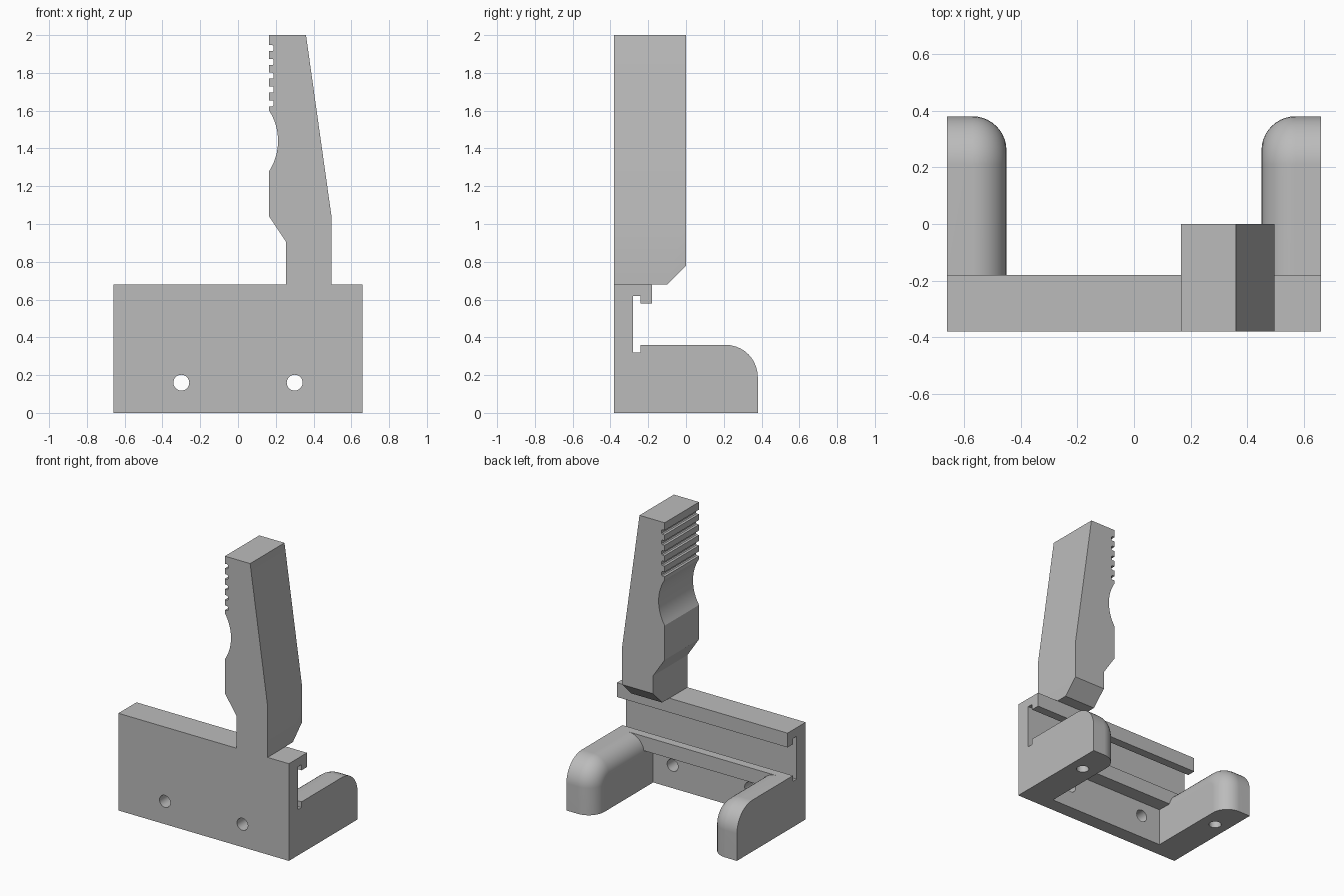
import bpy, bmesh, math
from mathutils import Vector

cube = bpy.data.objects.get("Cube")
if cube:
    bpy.data.objects.remove(cube, do_unlink=True)

grey = bpy.data.materials.new("plain grey")
grey.use_nodes = True
grey.diffuse_color = (0.5, 0.5, 0.5, 1)
grey.node_tree.nodes["Principled BSDF"].inputs["Base Color"].default_value = (0.5, 0.5, 0.5, 1)

HALF, FRONT, BACK = 0.66, -0.38, 0.38
ARM_IN, ARM_TOP = 0.45, 0.36


def finish(name, bm):
    """Turn a bmesh into a named, grey, angle-smoothed object."""
    bmesh.ops.recalc_face_normals(bm, faces=bm.faces)
    mesh = bpy.data.meshes.new(name)
    bm.to_mesh(mesh)
    bm.free()
    mesh.materials.append(grey)
    obj = bpy.data.objects.new(name, mesh)
    bpy.context.collection.objects.link(obj)
    return obj


def smooth(obj):
    bpy.ops.object.select_all(action='DESELECT')
    obj.select_set(True)
    bpy.context.view_layer.objects.active = obj
    bpy.ops.object.shade_smooth_by_angle(angle=math.radians(30))
    mod = obj.modifiers.new("flat_face_normals", 'WEIGHTED_NORMAL')
    mod.keep_sharp = True


def prism(points, depth):
    """Extrude a closed outline of 3D points along a depth vector."""
    bm = bmesh.new()
    face = bm.faces.new([bm.verts.new(p) for p in points])
    ext = bmesh.ops.extrude_face_region(bm, geom=[face], use_keep_orig=True)
    moved = [v for v in ext["geom"] if isinstance(v, bmesh.types.BMVert)]
    bmesh.ops.translate(bm, verts=moved, vec=depth)
    return bm


def drill(obj, centres, radius, depth, axis):
    """Cut round holes running both ways from each centre."""
    for c in centres:
        bm = bmesh.new()
        bmesh.ops.create_cone(bm, cap_ends=True, segments=32, radius1=radius,
                              radius2=radius, depth=2 * depth)
        rot = Vector((0, 0, 1)).rotation_difference(Vector(axis)).to_matrix()
        bmesh.ops.rotate(bm, verts=bm.verts, matrix=rot)
        bmesh.ops.translate(bm, verts=bm.verts, vec=c)
        cutter = finish("hole_cutter", bm)
        cutter.hide_render = True
        mod = obj.modifiers.new("hole", 'BOOLEAN')
        mod.operation, mod.solver, mod.object = 'DIFFERENCE', 'EXACT', cutter
        bpy.context.view_layer.update()
        graph = bpy.context.evaluated_depsgraph_get()
        cut = bpy.data.meshes.new_from_object(obj.evaluated_get(graph))
        obj.modifiers.clear()
        obj.data = cut
        bpy.data.objects.remove(cutter, do_unlink=True)


# Back plate with top lip, channel and lower ledge
outline = [(FRONT, 0), (-0.28, 0), (-0.28, 0.26), (-0.18, 0.26), (-0.18, 0.36),
           (-0.24, 0.36), (-0.24, 0.32), (-0.28, 0.32), (-0.28, 0.62),
           (-0.24, 0.62), (-0.24, 0.58), (-0.18, 0.58), (-0.18, 0.68), (FRONT, 0.68)]
plate = finish("mounting_plate", prism([(-HALF, y, z) for y, z in outline],
                                       (2 * HALF, 0, 0)))
drill(plate, [(s * 0.3, -0.33, 0.16) for s in (-1, 1)], 0.042, 0.1, (0, 1, 0))
smooth(plate)


# Arms: rounded side profile with a fillet around the inner edge
def arm(name, side):
    corner, fillet, steps, start = 0.17, 0.12, 10, -0.24
    rings = [(0, HALF)]
    for i in range(steps + 1):
        a = math.pi / 2 * i / steps
        rings.append((fillet * (1 - math.cos(a)), ARM_IN + fillet * (1 - math.sin(a))))
    bm = bmesh.new()
    loops = []
    for inset, x in rings:
        pts = [(start, 0), (BACK - inset, 0)]
        for i in range(steps + 1):
            a = math.pi / 2 * i / steps
            r = corner - inset
            pts.append((BACK - corner + r * math.cos(a), ARM_TOP - corner + r * math.sin(a)))
        pts.append((start, ARM_TOP - inset))
        loops.append([bm.verts.new((side * x, y, z)) for y, z in pts])
    for a, b in zip(loops, loops[1:]):
        for i in range(len(a)):
            j = (i + 1) % len(a)
            bm.faces.new((a[i], a[j], b[j], b[i]))
    bm.faces.new(loops[0])
    bm.faces.new(loops[-1])
    obj = finish(name, bm)
    drill(obj, [(side * 0.56, 0.15, 0)], 0.04, 0.2, (0, 0, 1))
    smooth(obj)
    # Root joining the arm to the plate below the ledge
    root = [(side * ARM_IN, -0.28, 0), (side * HALF, -0.28, 0),
            (side * HALF, -0.24, 0), (side * ARM_IN, -0.24, 0)]
    finish(name + "_root", prism(root, (0, 0, 0.26)))


arm("left_arm", 1)
arm("right_arm", -1)

# Handle: grip outline with a thumb hollow and ribbed notches
LEFT = 0.165
grip = [(0.495, 0.68), (0.495, 1.04), (0.36, 2.0), (LEFT, 2.0)]
for i in range(5):
    top = 1.947 - 0.073 * i
    grip += [(LEFT, top), (LEFT + 0.018, top), (LEFT + 0.024, top - 0.006),
             (LEFT + 0.024, top - 0.026), (LEFT + 0.018, top - 0.032), (LEFT, top - 0.032)]
half_chord, sag = 0.16, 0.047
radius = (half_chord ** 2 + sag ** 2) / (2 * sag)
span = math.asin(half_chord / radius)
for i in range(17):
    a = span * (1 - i / 8)
    grip.append((LEFT + sag - radius * (1 - math.cos(a)), 1.44 + radius * math.sin(a)))
grip += [(LEFT, 1.04), (0.255, 0.905), (0.255, 0.68)]
bm = prism([(x, FRONT, z) for x, z in grip], (0, -FRONT, 0))

# Chamfer under the back of the handle
cut = bmesh.ops.bisect_plane(bm, geom=bm.verts[:] + bm.edges[:] + bm.faces[:],
                             plane_co=(0, 0, 0.78), plane_no=(0, 1, -1), clear_outer=True)
rim = [e for e in cut["geom_cut"] if isinstance(e, bmesh.types.BMEdge)]
bmesh.ops.holes_fill(bm, edges=rim, sides=0)
smooth(finish("handle", bm))
